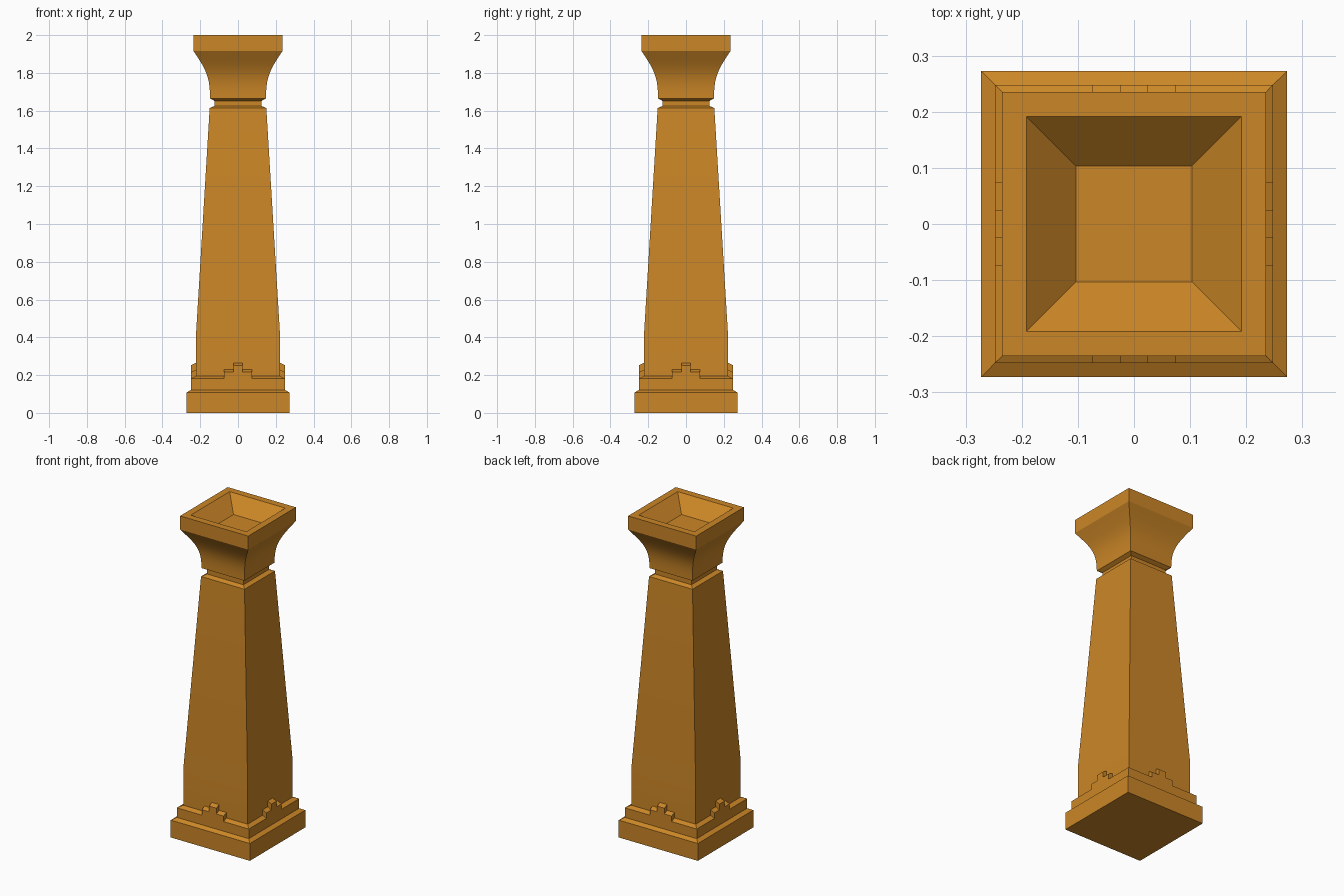
import bpy, bmesh
from math import radians

if "Cube" in bpy.data.objects:
    bpy.data.objects.remove(bpy.data.objects["Cube"])

mat = bpy.data.materials.new("ochre_stone")
mat.diffuse_color = (0.6, 0.24, 0.02, 1)
mat.use_nodes = True
mat.node_tree.nodes["Principled BSDF"].inputs["Base Color"].default_value = mat.diffuse_color


def finish(name, bm):
    bmesh.ops.recalc_face_normals(bm, faces=bm.faces[:])
    mesh = bpy.data.meshes.new(name)
    bm.to_mesh(mesh)
    bm.free()
    mesh.materials.append(mat)
    obj = bpy.data.objects.new(name, mesh)
    bpy.context.collection.objects.link(obj)
    bpy.ops.object.select_all(action='DESELECT')
    bpy.context.view_layer.objects.active = obj
    obj.select_set(True)
    bpy.ops.object.shade_smooth_by_angle(angle=radians(30))
    return obj


def loft(bm, rings):
    """Skin a stack of vertex rings and cap both ends."""
    loops = [[bm.verts.new(p) for p in ring] for ring in rings]
    n = len(loops[0])
    for a, b in zip(loops, loops[1:]):
        for i in range(n):
            j = (i + 1) % n
            bm.faces.new((a[i], a[j], b[j], b[i]))
    bm.faces.new(loops[0])
    bm.faces.new(loops[-1])


def square_column(name, profile):
    """Square section following a (half width, height) profile."""
    bm = bmesh.new()
    loft(bm, [[(-w, -w, z), (w, -w, z), (w, w, z), (-w, w, z)]
              for w, z in profile])
    return finish(name, bm)


def bezier(p0, p1, p2, p3, n):
    pts = []
    for i in range(n + 1):
        t = i / n
        u = 1 - t
        pts.append(tuple(u**3 * a + 3*u*u*t * b + 3*u*t*t * c + t**3 * d
                         for a, b, c, d in zip(p0, p1, p2, p3)))
    return pts


# Plinth, second tier, shaft, neck, flared capital and sunken top
flare = bezier((0.148, 1.665), (0.148, 1.785), (0.172, 1.82), (0.235, 1.915), 10)
square_column("pillar", [
    (0.273, 0), (0.273, 0.108), (0.248, 0.122),
    (0.248, 0.182), (0.222, 0.195),
    (0.222, 0.42), (0.15, 1.613), (0.125, 1.625),
    (0.125, 1.652)] + flare + [
    (0.235, 2.0), (0.192, 2.0), (0.103, 1.915)])

# Stepped ornament above the second tier, one per side
right = [(0.075, 0.182), (0.075, 0.216), (0.025, 0.216), (0.025, 0.252)]
outline = right + [(-x, z) for x, z in reversed(right)]
for i, side in enumerate(("front", "right", "back", "left")):
    bm = bmesh.new()
    loft(bm, [[(x, -0.248, z) for x, z in outline],
              [(x, -0.218, z + 0.015) for x, z in outline]])
    finish(side + "_stepped_ornament", bm).rotation_euler.z = radians(90 * i)
